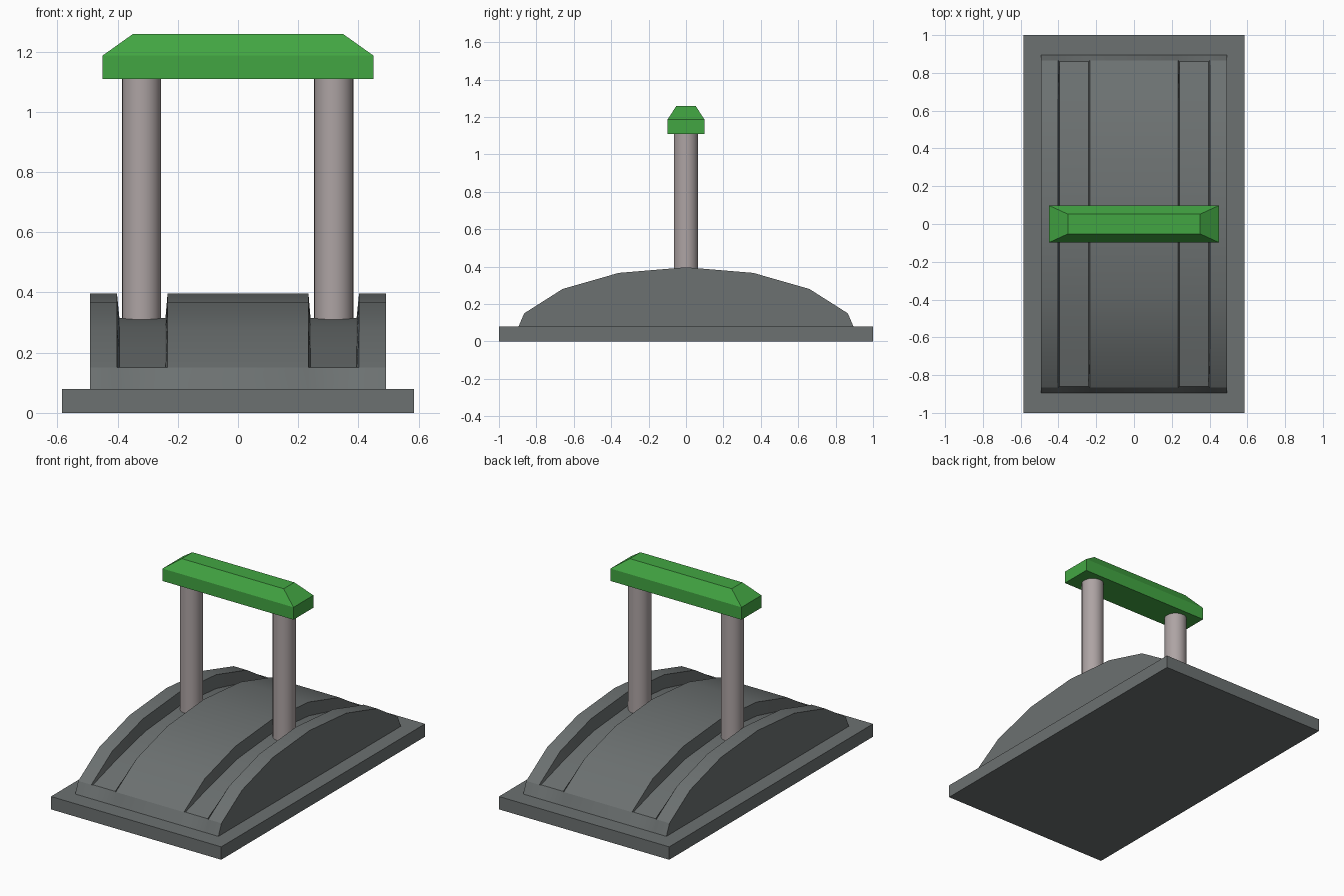
import bpy, bmesh

if "Cube" in bpy.data.objects:
    bpy.data.objects.remove(bpy.data.objects["Cube"])


def material(name, rgb):
    m = bpy.data.materials.new(name)
    m.diffuse_color = (*rgb, 1)
    m.use_nodes = True
    m.node_tree.nodes["Principled BSDF"].inputs["Base Color"].default_value = m.diffuse_color
    return m


def add_mesh(name, bm, mat):
    bmesh.ops.recalc_face_normals(bm, faces=bm.faces)
    me = bpy.data.meshes.new(name)
    bm.to_mesh(me)
    bm.free()
    ob = bpy.data.objects.new(name, me)
    bpy.context.collection.objects.link(ob)
    me.materials.append(mat)
    return ob


def smooth(ob, angle=0.6):
    bpy.ops.object.select_all(action='DESELECT')
    ob.select_set(True)
    bpy.context.view_layer.objects.active = ob
    bpy.ops.object.shade_smooth_by_angle(angle=angle)


def loft(name, rings, mat):
    """Skin a list of equal-length closed rings and cap both ends."""
    bm = bmesh.new()
    rows = [[bm.verts.new(p) for p in r] for r in rings]
    n = len(rows[0])
    for a, b in zip(rows, rows[1:]):
        for i in range(n):
            j = (i + 1) % n
            bm.faces.new((a[i], a[j], b[j], b[i]))
    bm.faces.new(rows[0])
    bm.faces.new(rows[-1])
    return add_mesh(name, bm, mat)


def rect(hx, hy, z):
    return [(-hx, -hy, z), (hx, -hy, z), (hx, hy, z), (-hx, hy, z)]


dark = material("dark_grey", (0.15, 0.165, 0.165))
steel = material("warm_grey", (0.42, 0.37, 0.37))
green = material("green", (0.055, 0.38, 0.055))

# Base plate
loft("base_plate", [rect(0.585, 1, 0), rect(0.585, 1, 0.08)], dark)

# Arched housing: arc sections swept across x, dipping into two slots
outer = [(0.895, 0.08), (0.865, 0.15), (0.66, 0.28), (0.36, 0.366), (0, 0.396)]
floor = [(0.895, 0.08), (0.86, 0.15), (0.64, 0.215), (0.35, 0.286), (0, 0.316)]


def section(x, half):
    pts = [(-y, z) for y, z in half] + half[-2::-1]
    return [(x, y, z) for y, z in pts]


half_columns = [(0.234, outer), (0.241, floor), (0.394, floor),
                (0.402, outer), (0.492, outer)]
columns = [(-x, p) for x, p in reversed(half_columns)] + half_columns
housing = loft("arched_housing", [section(x, p) for x, p in columns], dark)
smooth(housing)

# Lever posts standing in the slots
for side, x in (("left", -0.32), ("right", 0.318)):
    bm = bmesh.new()
    bmesh.ops.create_cone(bm, cap_ends=True, segments=32, radius1=0.065,
                          radius2=0.065, depth=0.82)
    bmesh.ops.translate(bm, verts=bm.verts, vec=(x, 0, 0.71))
    smooth(add_mesh(side + "_post", bm, steel))

# Handle bar with chamfered top
loft("handle_bar", [rect(0.45, 0.098, 1.11), rect(0.45, 0.098, 1.187),
                    rect(0.35, 0.052, 1.258)], green)
